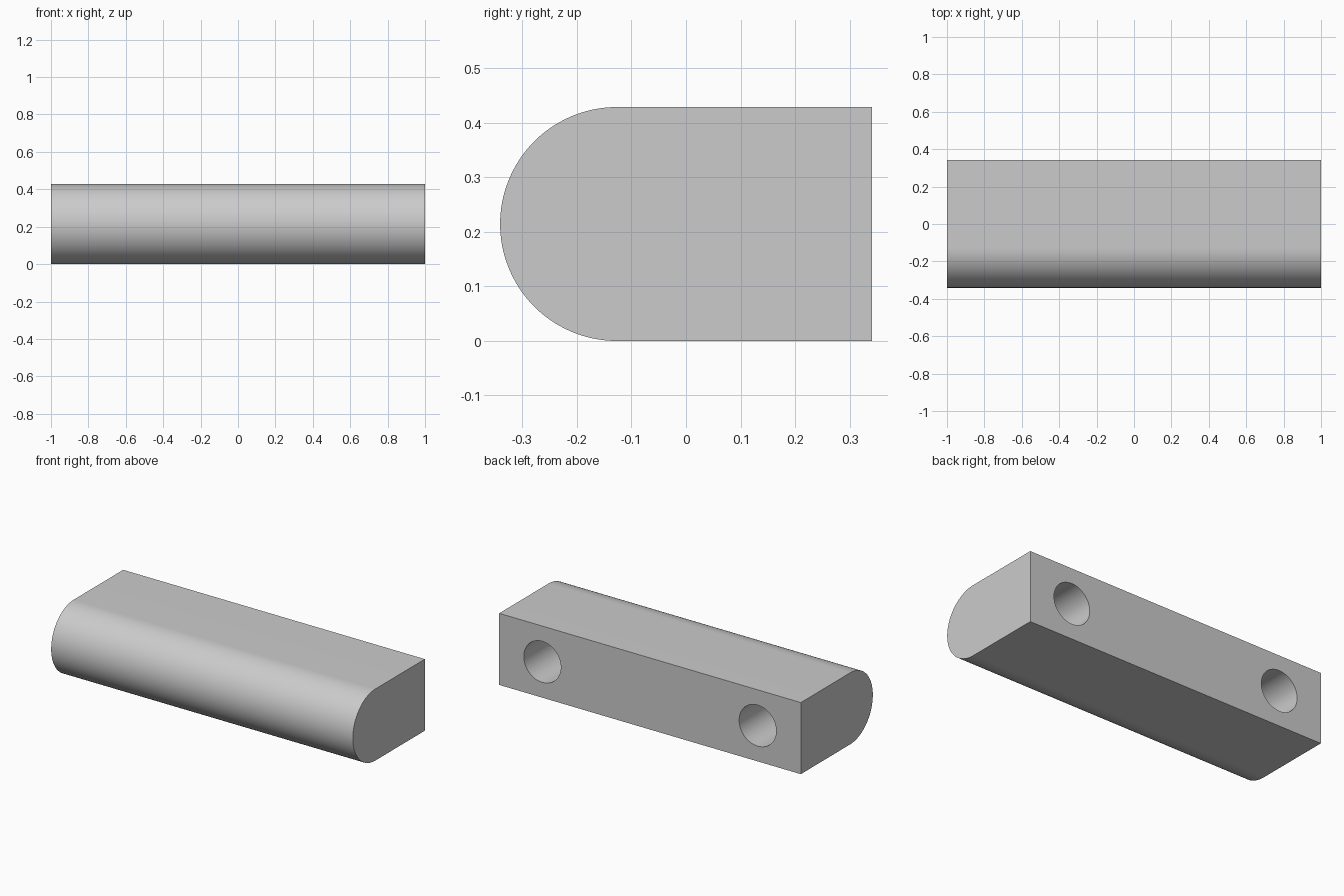
import bpy, bmesh, math

if "Cube" in bpy.data.objects:
    bpy.data.objects.remove(bpy.data.objects["Cube"], do_unlink=True)

LENGTH, HEIGHT, HALF_DEPTH = 2.0, 0.429, 0.341
RADIUS = HEIGHT / 2
HOLE_X, HOLE_RADIUS, HOLE_DEPTH = 0.714, 0.123, 0.43
ARC_STEPS = 48

# Plain grey material
grey = bpy.data.materials.new("plain_grey")
grey.use_nodes = True
colour = (0.6, 0.6, 0.6, 1)
grey.diffuse_color = colour
grey.node_tree.nodes["Principled BSDF"].inputs["Base Color"].default_value = colour

# Bar: square back and half-round front, extruded along x
profile = [(HALF_DEPTH, 0), (HALF_DEPTH, HEIGHT)]
for i in range(ARC_STEPS + 1):
    a = math.pi / 2 + math.pi * i / ARC_STEPS
    profile.append((RADIUS - HALF_DEPTH + RADIUS * math.cos(a),
                    RADIUS + RADIUS * math.sin(a)))
bm = bmesh.new()
end = bm.faces.new([bm.verts.new((-LENGTH / 2, y, z)) for y, z in profile])
extruded = bmesh.ops.extrude_face_region(bm, geom=[end], use_keep_orig=True)
moved = [v for v in extruded["geom"] if isinstance(v, bmesh.types.BMVert)]
bmesh.ops.translate(bm, verts=moved, vec=(LENGTH, 0, 0))
bmesh.ops.recalc_face_normals(bm, faces=bm.faces)
mesh = bpy.data.meshes.new("handle_bar")
bm.to_mesh(mesh)
bm.free()
mesh.materials.append(grey)
bar = bpy.data.objects.new("handle_bar", mesh)
bpy.context.collection.objects.link(bar)

# Two blind holes drilled into the back
for side in (-1, 1):
    bpy.ops.mesh.primitive_cylinder_add(
        vertices=64, radius=HOLE_RADIUS, depth=HOLE_DEPTH * 2,
        location=(side * HOLE_X, HALF_DEPTH, RADIUS),
        rotation=(math.pi / 2, 0, 0))
    cutter = bpy.context.object
    cutter.name = "hole_cutter"
    cutter.hide_render = True
    cutter.data.materials.append(grey)
    bpy.context.view_layer.objects.active = bar
    cut = bar.modifiers.new("hole", "BOOLEAN")
    cut.operation = "DIFFERENCE"
    cut.solver = "EXACT"
    cut.object = cutter
    bpy.ops.object.modifier_apply(modifier=cut.name)
    bpy.data.objects.remove(cutter, do_unlink=True)

# Smooth the curves, keep the edges sharp
bpy.ops.object.select_all(action="DESELECT")
bar.select_set(True)
bpy.context.view_layer.objects.active = bar
bpy.ops.object.shade_smooth_by_angle(angle=math.radians(30))
